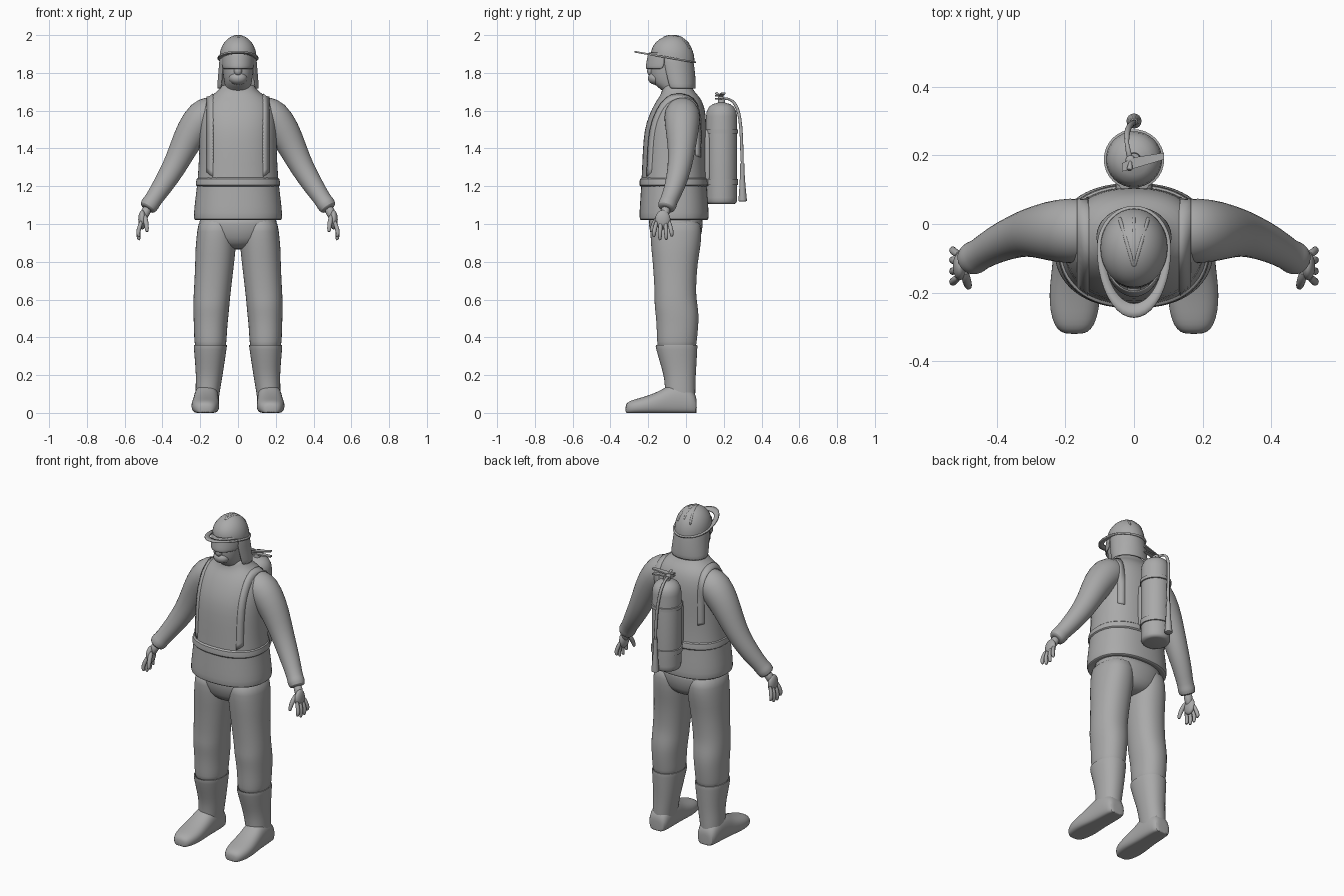
import bpy, math
from math import sin, cos, pi, radians
from mathutils import Vector
from mathutils.bvhtree import BVHTree

grey = bpy.data.materials.new("plain grey")
grey.diffuse_color = (0.4, 0.4, 0.4, 1)


def skin(name, rings, closed=True, caps=True, mirror=False, sub=1, solid=0):
    """Join a list of equal point rings into one smooth surface."""
    n = len(rings[0])
    verts = [tuple(p) for r in rings for p in r]
    faces = []
    for i in range(len(rings) - 1):
        for j in range(n if closed else n - 1):
            k = (j + 1) % n
            faces.append((i*n + j, i*n + k, (i+1)*n + k, (i+1)*n + j))
    if caps and closed:
        faces.append(tuple(range(n))[::-1])
        faces.append(tuple((len(rings) - 1)*n + j for j in range(n)))
    me = bpy.data.meshes.new(name)
    me.from_pydata(verts, [], faces)
    me.materials.append(grey)
    ob = bpy.data.objects.new(name, me)
    bpy.context.collection.objects.link(ob)
    bpy.ops.object.select_all(action='DESELECT')
    ob.select_set(True)
    bpy.context.view_layer.objects.active = ob
    bpy.ops.object.mode_set(mode='EDIT')
    bpy.ops.mesh.select_all(action='SELECT')
    bpy.ops.mesh.normals_make_consistent(inside=False)
    bpy.ops.object.mode_set(mode='OBJECT')
    bpy.ops.object.shade_smooth_by_angle(angle=radians(50))
    if mirror:
        ob.modifiers.new("mirror", 'MIRROR').use_mirror_merge = False
    if solid:
        ob.modifiers.new("thickness", 'SOLIDIFY').thickness = solid
    if sub:
        m = ob.modifiers.new("smooth", 'SUBSURF')
        m.levels = m.render_levels = sub
    return ob


def power(v, e):
    return math.copysign(abs(v) ** (2 / e), v)


def column(name, rows, n=24, e=2.2, **kw):
    """Stack of level ovals: (z, centre x, half width, front y, back y)."""
    rings = [[(cx + rx*power(cos(2*pi*j/n), e),
               (f + b)/2 + (b - f)/2*power(sin(2*pi*j/n), e), z) for j in range(n)]
             for z, cx, rx, f, b in rows]
    return skin(name, rings, **kw)


def tube(name, pts, n=12, **kw):
    """Round tube through (x, y, z, radius) points."""
    rings = []
    for i, p in enumerate(pts):
        a, b = pts[max(i-1, 0)], pts[min(i+1, len(pts)-1)]
        t = (Vector(b[:3]) - Vector(a[:3])).normalized()
        u = t.cross(Vector((0, 1, 0)) if abs(t.y) < .8 else Vector((1, 0, 0))).normalized()
        v = t.cross(u)
        rings.append([Vector(p[:3]) + p[3]*(u*cos(2*pi*j/n) + v*sin(2*pi*j/n)) for j in range(n)])
    return skin(name, rings, **kw)


def shell(name, rows, n=20, **kw):
    """Curved plate: (z, centre y, rx, ry, start angle, end angle), 0 is the front."""
    rings = []
    for z, cy, rx, ry, a0, a1 in rows:
        angs = [radians(a0 + (a1 - a0)*j/n) for j in range(n + 1)]
        rings.append([(rx*sin(a), cy - ry*cos(a), z) for a in angs])
    return skin(name, rings, closed=False, **kw)


def blob(name, c, s, **kw):
    """Ellipsoid."""
    rows = [(c[2] + s[2]*sin(t), c[0], s[0]*cos(t), c[1] - s[1]*cos(t), c[1] + s[1]*cos(t))
            for t in (radians(-87 + 174*i/10) for i in range(11))]
    return column(name, rows, n=16, e=2, **kw)


# Jacket with a rolled hem and a collar
jacket = column("jacket", [
    (1.035, 0, .205, -.22, .09), (1.02, 0, .222, -.235, .108), (1.022, 0, .234, -.246, .12),
    (1.05, 0, .236, -.248, .122), (1.14, 0, .226, -.242, .115), (1.25, 0, .212, -.235, .106),
    (1.38, 0, .206, -.23, .104), (1.5, 0, .206, -.222, .108), (1.58, 0, .2, -.195, .106),
    (1.64, 0, .182, -.165, .092), (1.675, 0, .15, -.14, .07), (1.7, 0, .11, -.128, .045),
    (1.73, 0, .088, -.125, .03), (1.74, 0, .08, -.12, .025)], n=32, e=2.3)
column("belt", [(1.195, 0, .218, -.241, .112), (1.2, 0, .227, -.249, .119),
                (1.245, 0, .221, -.246, .115), (1.25, 0, .211, -.234, .105)], n=32, e=2.3)

# Sleeves with cuffs
sleeve = tube("sleeves", [
    (.1, -.02, 1.61, .06), (.13, -.02, 1.595, .09), (.185, -.02, 1.57, .099), (.245, -.02, 1.49, .088),
    (.295, -.023, 1.39, .073), (.338, -.033, 1.3, .064), (.4, -.058, 1.2, .055),
    (.455, -.092, 1.12, .045), (.462, -.096, 1.11, .051), (.48, -.106, 1.083, .046),
    (.482, -.107, 1.08, .032)], n=18, mirror=True)

# Hands: wrist, palm, four fingers and a thumb
tube("wrists", [(.475, -.103, 1.09, .026), (.492, -.112, 1.06, .026), (.505, -.12, 1.02, .02)], mirror=True)
blob("palms", (.507, -.123, 1.022), (.022, .042, .052), mirror=True)
for i, (y, tip) in enumerate(((-.155, .93), (-.133, .913), (-.11, .915), (-.09, .932))):
    dy = (y + .122) * .45
    tube("finger_%d" % (i + 1), [
        (.51, y, 1.02, .009), (.521, y + dy*.5, .985, .013), (.53, y + dy, .955, .012),
        (.526, y + dy, tip + .012, .011), (.523, y + dy, tip, .006)], n=8, mirror=True)
tube("thumbs", [(.495, -.135, 1.05, .012), (.489, -.16, 1.02, .015), (.484, -.176, .99, .013),
                (.482, -.183, .965, .011), (.482, -.184, .957, .005)], n=8, mirror=True)

# Trousers
column("trouser_seat", [(.865, 0, .05, -.1, .0), (.88, 0, .11, -.15, .05), (.92, 0, .185, -.185, .08),
                        (1.0, 0, .21, -.2, .092), (1.06, 0, .21, -.2, .09)])
column("trouser_legs", [
    (1.04, .11, .098, -.19, .075), (.96, .113, .104, -.19, .085), (.88, .118, .108, -.186, .078),
    (.8, .123, .104, -.177, .063), (.7, .131, .1, -.17, .055), (.62, .138, .098, -.166, .054),
    (.57, .141, .096, -.168, .062), (.52, .143, .094, -.161, .068), (.46, .145, .089, -.156, .066),
    (.4, .146, .087, -.155, .06), (.355, .146, .083, -.152, .055), (.34, .146, .076, -.145, .048)],
    mirror=True)

# Boots: shaft and foot
column("boot_shafts", [
    (.34, .146, .074, -.145, .045), (.36, .146, .082, -.154, .054), (.362, .146, .089, -.163, .062),
    (.345, .147, .088, -.161, .061), (.27, .149, .079, -.14, .057), (.2, .152, .071, -.118, .052),
    (.14, .158, .067, -.112, .05), (.08, .163, .062, -.11, .05), (.03, .165, .058, -.1, .045)],
    mirror=True, caps=False)
foot = []
for y, cx, rx, h in ((.057, .165, .03, .06), (.054, .165, .05, .09), (.03, .165, .062, .13),
                     (-.03, .166, .066, .16), (-.09, .168, .068, .15), (-.13, .17, .07, .122),
                     (-.18, .172, .074, .1), (-.23, .173, .075, .083), (-.28, .174, .065, .07),
                     (-.308, .174, .05, .058), (-.321, .174, .028, .04)):
    foot.append([(cx + rx*power(cos(2*pi*j/20), 2.5), y,
                  max(0, h*.42 + h*.58*power(sin(2*pi*j/20), 2.3))) for j in range(20)])
skin("boot_feet", foot, mirror=True)

# Shoulder straps laid over the jacket
dg = bpy.context.evaluated_depsgraph_get()
trees = [BVHTree.FromObject(o, dg) for o in (jacket, sleeve)]
strap = []
for i in range(41):
    a = radians(-43 + 243*i/40)
    d = Vector((0, -cos(a), sin(a)))
    row = []
    for x in (.134, .15, .166):
        o = Vector((x, -.05, 1.4))
        hits = [h for h in (t.ray_cast(o + d*.6, -d, .6)[0] for t in trees) if h]
        row.append(max(hits, key=lambda h: (h - o).length) + d*.007)
    strap.append(row)
skin("shoulder_straps", strap, closed=False, mirror=True, solid=.012, sub=0)

# Head, breathing mask and visor
column("head", [
    (1.68, 0, .06, -.1, .01), (1.715, 0, .068, -.135, .02), (1.735, 0, .07, -.165, .025),
    (1.76, 0, .075, -.182, .03), (1.8, 0, .081, -.19, .03), (1.86, 0, .084, -.19, .03),
    (1.92, 0, .08, -.17, .025), (1.95, 0, .05, -.13, .0)])
blob("mask", (0, -.158, 1.772), (.05, .045, .036))
blob("mask_nose", (0, -.185, 1.81), (.022, .022, .025))
shell("visor", [(1.91, -.09, .086, .11, -78, 78), (1.87, -.09, .088, .117, -78, 78),
                (1.835, -.09, .088, .124, -78, 78), (1.82, -.09, .085, .122, -70, 70)], solid=.008)

# Helmet: dome, brim, crest ridges and neck flap


def rim(y):
    return 1.867 - .175*y


def dome(a, t, k=1):
    x, y = .098*k*cos(t)*cos(a), -.07 + .115*k*cos(t)*sin(a)
    return (x, y, rim(y) + (2 - rim(y))*sin(t))


skin("helmet_dome", [[dome(2*pi*j/32, radians(89*i/12)) for j in range(32)] for i in range(13)], sub=0)
brim = []
for k in (.8, .92, 1):
    pts = []
    for j in range(40):
        a = 2*pi*j/40
        y = -.07 + k*sin(a)*(.123 if sin(a) > 0 else .202)
        pts.append((.108*k*cos(a), y, rim(y) + .002))
    brim.append(pts)
skin("helmet_brim", brim, caps=False, solid=.009, sub=0)
for name, xe in (("left", -.042), ("middle", 0), ("right", .042)):
    ridge = []
    for i in range(9):
        s = i/8
        x, y = xe*s, -.125 + .145*s
        c = math.hypot(x/.098, (y + .07)/.115)
        ridge.append((x, y, rim(y) + (2 - rim(y))*math.sqrt(max(0, 1 - c*c)) - .004, .007))
    tube("helmet_ridge_" + name, ridge, n=8)
shell("neck_flap", [(1.885, -.062, .098, .098, 52, 308), (1.83, -.055, .102, .1, 54, 306),
                    (1.77, -.045, .107, .096, 54, 306), (1.715, -.035, .112, .088, 54, 306)],
      n=28, solid=.008)

# Air cylinder with bands


def turned(name, profile, cx=0, cy=.188, **kw):
    return column(name, [(z, cx, r, cy - r, cy + r) for r, z in profile], n=32, e=2, sub=0, **kw)


turned("cylinder", [(.06, 1.105), (.074, 1.108), (.081, 1.12), (.082, 1.14), (.082, 1.57), (.078, 1.596),
                    (.066, 1.62), (.045, 1.635), (.02, 1.642), (.018, 1.665)])
for name, z, w in (("upper", 1.478, .024), ("lower", 1.205, .035)):
    turned("cylinder_band_" + name, [(.08, z), (.088, z + .002), (.088, z + w - .002), (.08, z + w)])
# Plate between cylinder and back
column("back_plate", [(1.2, 0, .05, .07, .125), (1.21, 0, .055, .07, .13),
                      (1.49, 0, .055, .07, .13), (1.5, 0, .05, .07, .125)], e=6)

# Valve, levers, hose and nozzle
tube("valve", [(-.01, .185, 1.64, .016), (-.01, .185, 1.675, .017), (-.01, .185, 1.68, .01)])
for name, z0, z1 in (("upper", 1.678, 1.692), ("lower", 1.664, 1.66)):
    skin("lever_" + name, [[(x, y - w, z - .004), (x, y + w, z - .004), (x, y + w, z + .004),
                            (x, y - w, z + .004)] for x, y, z, w in
                           ((-.035, .165, z0, .012), (.0, .178, z0, .016), (.088, .198, z1, .01))], sub=0)
tube("valve_knob", [(-.01, .185, 1.675, .009), (-.012, .165, 1.69, .01), (-.014, .155, 1.695, .008)], n=10)
tube("hose", [(-.01, .185, 1.66, .009), (-.018, .215, 1.666, .009), (-.022, .245, 1.655, .009),
              (-.02, .272, 1.62, .009), (-.013, .286, 1.56, .009), (-.005, .293, 1.48, .009),
              (0, .296, 1.38, .009), (0, .298, 1.3, .009)], n=10)
tube("nozzle", [(0, .298, 1.32, .011), (0, .298, 1.27, .012), (0, .299, 1.2, .016),
                (0, .3, 1.13, .022), (0, .3, 1.122, .022), (0, .3, 1.12, .018)], n=16, sub=0)
